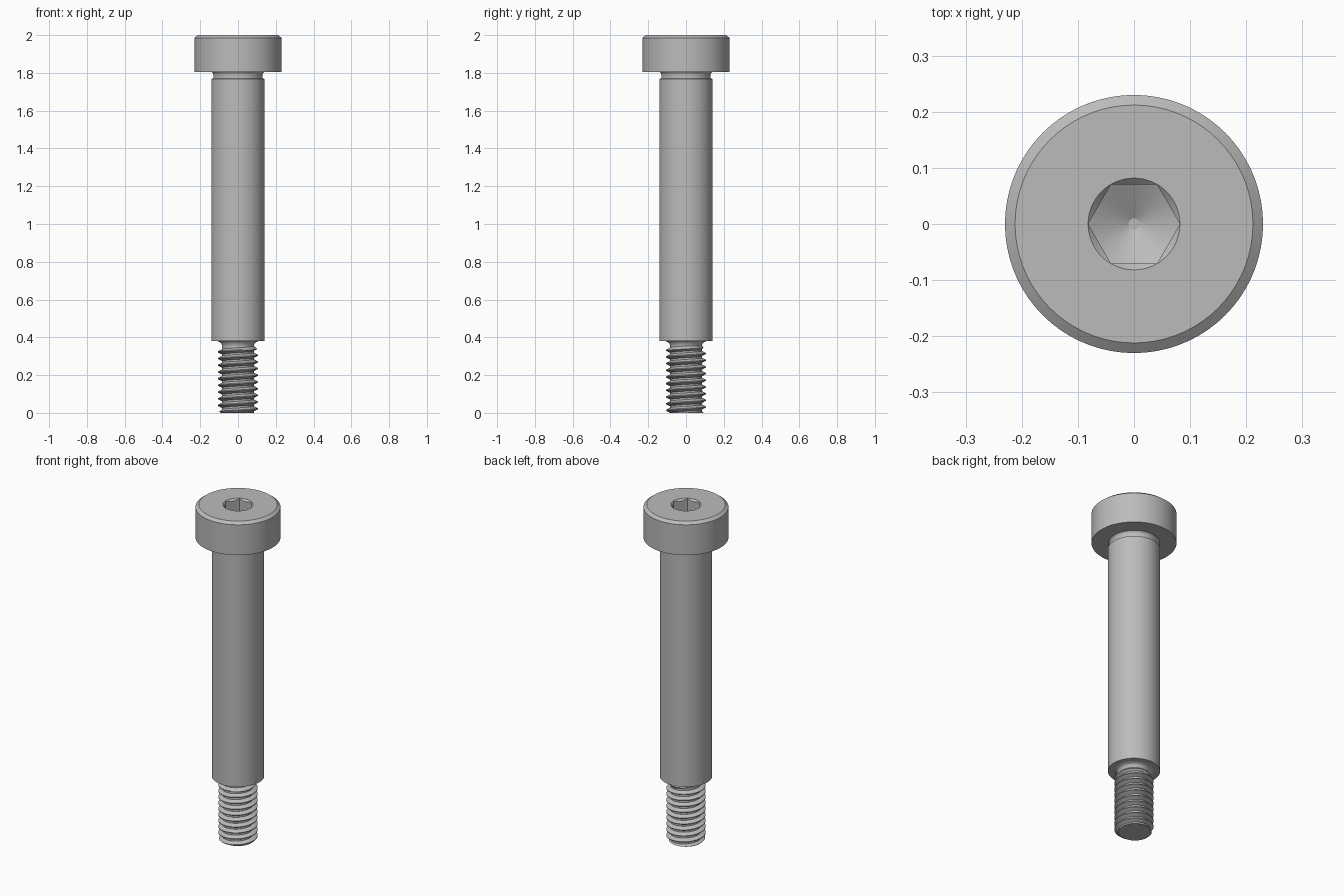
import bpy
import bmesh
from math import cos, pi, radians

if "Cube" in bpy.data.objects:
    bpy.data.objects.remove(bpy.data.objects["Cube"], do_unlink=True)

# Single steel colour
steel = bpy.data.materials.new("grey steel")
steel.use_nodes = True
GREY = (0.5, 0.5, 0.5, 1)
steel.diffuse_color = GREY
steel.node_tree.nodes["Principled BSDF"].inputs["Base Color"].default_value = GREY

SEGMENTS = 72


def turned(name, rows):
    """Skin rows around z; a row is (radius, z) or a function of the angle."""
    bm = bmesh.new()
    grid = []
    for row in rows:
        ring = []
        for i in range(SEGMENTS + 1):
            a = 2 * pi * i / SEGMENTS
            r, z = row(a) if callable(row) else row
            ring.append(bm.verts.new((r * cos(a), r * cos(a - pi / 2), z)))
        grid.append(ring)
    for low, high in zip(grid, grid[1:]):
        for i in range(SEGMENTS):
            bm.faces.new((low[i], low[i + 1], high[i + 1], high[i]))
    bmesh.ops.remove_doubles(bm, verts=bm.verts, dist=0.00002)
    mesh = bpy.data.meshes.new(name)
    bm.to_mesh(mesh)
    bm.free()
    mesh.materials.append(steel)
    obj = bpy.data.objects.new(name, mesh)
    bpy.context.collection.objects.link(obj)
    bpy.ops.object.select_all(action="DESELECT")
    obj.select_set(True)
    bpy.context.view_layer.objects.active = obj
    bpy.ops.object.shade_smooth_by_angle(angle=radians(25))
    return obj


# Head with chamfered rim and hexagonal socket
APOTHEM = 0.0708
MOUTH = APOTHEM / cos(pi / 6)


def hex_radius(a):
    return APOTHEM / cos(a % (pi / 3) - pi / 6)


def socket_mouth(a):
    r = hex_radius(a)
    return r, 2 - (MOUTH - r)


def socket_floor(a):
    r = hex_radius(a)
    return r, 1.88 + (r - APOTHEM) * 0.58


turned("head", [(0.13, 1.805), (0.23, 1.805), (0.23, 1.986), (0.212, 2),
                (MOUTH, 2), socket_mouth, socket_floor,
                (0.01, 1.845), (0, 1.845)])

# Shoulder with the relief groove under the head
turned("shoulder", [(0.08, 0.38), (0.1416, 0.38), (0.1416, 1.768),
                    (0.131, 1.771), (0.13, 1.785), (0.132, 1.796),
                    (0.139, 1.805)])

# Helical thread with chamfered tip, run-out and filleted neck
PITCH = 0.0354
ROOT, CREST = 0.0845, 0.1062
STEPS = (0, 0.25, 0.5625, 0.6875)
THREAD_TOP = 0.355


def thread_radius(a, z):
    t = (z / PITCH - a / (2 * pi)) % 1
    rise = (t - STEPS[1]) / (STEPS[2] - STEPS[1])
    fall = (1 - t) / (1 - STEPS[3])
    r = ROOT + (CREST - ROOT) * max(0, min(1, rise, fall))
    return min(r, 0.093 + z, ROOT + max(0, THREAD_TOP - z))


def thread_row(turn, step):
    def row(a):
        z = (turn + step + a / (2 * pi)) * PITCH
        z = max(0, min(THREAD_TOP, z))
        return thread_radius(a, z), z
    return row


helix = [thread_row(turn, step) for turn in range(-2, 12) for step in STEPS]
turned("thread", [(0, 0)] + helix +
       [(ROOT, THREAD_TOP), (0.087, 0.365), (0.094, 0.374), (0.108, 0.38)])
